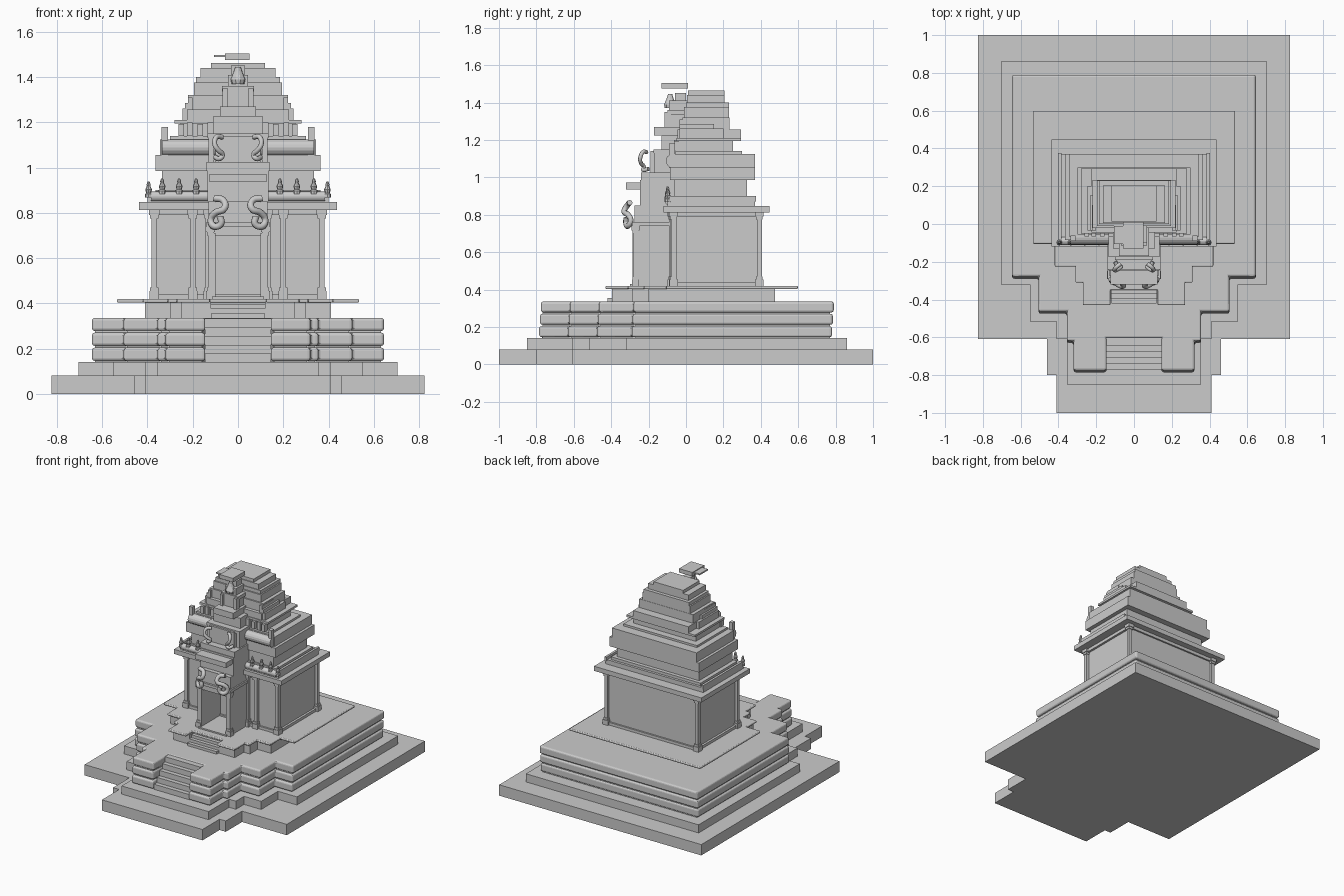
import bpy, bmesh, math

if "Cube" in bpy.data.objects:
    bpy.data.objects.remove(bpy.data.objects["Cube"])

def add_mesh(name, bm):
    bmesh.ops.recalc_face_normals(bm, faces=bm.faces)
    me = bpy.data.meshes.new(name)
    bm.to_mesh(me)
    bm.free()
    ob = bpy.data.objects.new(name, me)
    bpy.context.collection.objects.link(ob)
    return ob

def prism(name, half, z0, z1, bevel=0):
    """Extrude an outline given by its right half, mirrored in x."""
    pts = half + [(-x, y) for x, y in reversed(half)]
    bm = bmesh.new()
    f = bm.faces.new([bm.verts.new((x, y, z0)) for x, y in pts])
    r = bmesh.ops.extrude_face_region(bm, geom=[f])
    for v in r['geom']:
        if isinstance(v, bmesh.types.BMVert):
            v.co.z = z1
    ob = add_mesh(name, bm)
    if bevel:
        m = ob.modifiers.new("rounding", 'BEVEL')
        m.width, m.segments = bevel, 3
    return ob

def box(name, x0, x1, y0, y1, z0, z1):
    bm = bmesh.new()
    bmesh.ops.create_cube(bm, size=1)
    for v in bm.verts:
        v.co = ((x0 + x1) / 2 + v.co.x * (x1 - x0),
                (y0 + y1) / 2 + v.co.y * (y1 - y0),
                (z0 + z1) / 2 + v.co.z * (z1 - z0))
    return add_mesh(name, bm)

def slab(name, w, y0, y1, z0, z1):
    return box(name, -w, w, y0, y1, z0, z1)

def both(name, x0, x1, *rest):
    box(name + "_right", x0, x1, *rest)
    box(name + "_left", -x1, -x0, *rest)

def lathe(name, profile, x, y, z, n=8):
    bm = bmesh.new()
    rings = [[bm.verts.new((x + r * math.cos(2 * math.pi * i / n),
                            y + r * math.sin(2 * math.pi * i / n), z + h))
              for i in range(n)] for r, h in profile]
    for a, b in zip(rings, rings[1:]):
        for i in range(n):
            bm.faces.new((a[i], a[(i + 1) % n], b[(i + 1) % n], b[i]))
    bm.faces.new(rings[0])
    bm.faces.new(rings[-1])
    return add_mesh(name, bm)

def tube(name, pts, r):
    cu = bpy.data.curves.new(name, 'CURVE')
    cu.dimensions, cu.bevel_depth, cu.bevel_resolution = '3D', r, 2
    cu.use_fill_caps, cu.resolution_u = True, 5
    sp = cu.splines.new('BEZIER')
    sp.bezier_points.add(len(pts) - 1)
    for p, co in zip(sp.bezier_points, pts):
        p.co = co
        p.handle_left_type = p.handle_right_type = 'AUTO'
    ob = bpy.data.objects.new(name, cu)
    bpy.context.collection.objects.link(ob)

def pilaster(name, x, y, z0, z1, w=0.032):
    for sx, side in ((1, "right"), (-1, "left")):
        for part, g, a, b in (("base", .006, z0, z0 + .035), ("base_band", .002, z0 + .035, z0 + .05),
                              ("shaft", -.003, z0 + .05, z1 - .04),
                              ("neck", .002, z1 - .04, z1 - .025), ("capital", .007, z1 - .025, z1)):
            h = w / 2 + g
            box(f"{name}_{part}_{side}", sx * x - h, sx * x + h, y - h, y + h, a, b)

# ground platforms
prism("ground_platform", [(.41, -1), (.41, -.8), (.46, -.8), (.46, -.61), (.825, -.61), (.825, 1)], 0, .08)
prism("second_platform", [(.355, -.85), (.355, -.61), (.41, -.61), (.41, -.515), (.55, -.515),
                          (.55, -.32), (.705, -.32), (.705, .86)], .08, .14)

# three rounded terrace mouldings with recessed joints
def terrace(d, dy=0):
    return [(.145, -.61 + d + dy), (.145 + d, -.78 + d + dy), (.32 - d, -.78 + d + dy), (.32 - d, -.625 + d + dy),
            (.355 - d, -.625 + d + dy), (.355 - d, -.47 + d + dy), (.505 - d, -.47 + d + dy),
            (.505 - d, -.285 + d + dy), (.645 - d, -.285 + d + dy), (.645 - d, .785 - d + dy)]
prism("terrace_core", terrace(.014), .14, .325)
for i in range(3):
    prism(f"terrace_moulding_{i}", terrace(0, .005 * (i - 1)), .146 + .066 * i, .204 + .066 * i, .012)
for i in range(5):
    slab(f"terrace_stair_{i}", .146, -.77 + .032 * i, -.6, .14, .178 + .0385 * i)

# upper plinth with overhanging cap and small stair
prism("upper_plinth", [(.12, -.34), (.12, -.395), (.25, -.395), (.25, -.29), (.3, -.29),
                       (.3, -.2), (.41, -.2), (.41, .475)], .33, .405)
prism("plinth_cap", [(.125, -.35), (.125, -.43), (.27, -.43), (.27, -.31), (.31, -.31), (.31, -.225),
                     (.42, -.225), (.42, -.105), (.535, -.105), (.535, .598)], .403, .42, .006)
for i in range(4):
    slab(f"plinth_stair_{i}", .12, -.42 + .025 * i, -.33, .33, .355 + .021 * i)

# sanctuary walls
slab("sanctuary_wall", .362, -.062, .39, .42, .82)
slab("wall_foot", .378, -.075, .402, .42, .44)
slab("wall_head", .378, -.075, .402, .79, .815)
for x, y, n in ((.37, -.065, "front_corner"), (.37, .392, "back_corner"), (.2, -.07, "front_inner")):
    pilaster("pilaster_" + n, x, y, .42, .815)
slab("main_cornice", .438, -.12, .447, .813, .847)
slab("cornice_step", .4, -.1, .37, .847, .88)

# stepped tower: half width, front, back, bottom, top
tiers = [(.365, -.075, .352, .88, .9), (.335, -.065, .325, .9, .985), (.365, -.085, .37, .985, 1.055),
         (.345, -.065, .37, 1.055, 1.125), (.3, -.055, .3, 1.125, 1.14), (.255, -.04, .25, 1.14, 1.2),
         (.28, -.05, .295, 1.195, 1.21), (.225, -.045, .295, 1.205, 1.257), (.22, -.02, .232, 1.257, 1.32),
         (.195, -.01, .23, 1.32, 1.375), (.185, 0, .23, 1.375, 1.4), (.165, .005, .205, 1.4, 1.44),
         (.12, .012, .205, 1.44, 1.463)]
for i, t in enumerate(tiers):
    slab(f"tower_tier_{i}", *t)

# rounded eaves across the tower front
for z, r, w, y in ((1.088, .036, .335, -.072), (.872, .022, .385, -.09)):
    bm = bmesh.new()
    bmesh.ops.create_cone(bm, cap_ends=True, segments=16, radius1=r, radius2=r, depth=2 * w)
    for v in bm.verts:
        v.co = (v.co.z, y + v.co.x, z + v.co.y)
    add_mesh("rounded_eave", bm)

# corner posts, battlements and finials
both("tier_corner_post", .31, .337, -.09, -.06, 1.05, 1.18)
both("side_parapet", .385, .402, -.09, .375, .87, .9)
for k, x in enumerate((.11, .155, .2, .238)):
    both(f"battlement_{k}", x, x + .025, -.065, -.03, 1.14, 1.2 - .008 * (k % 2))
for k in range(3):
    both(f"upper_side_step_{k}", .2 + .012 * (2 - k), .222 + .012 * (2 - k), -.035, .2 - .05 * k, 1.2, 1.26 + .025 * k)
finial = [(.016, 0), (.016, .015), (.011, .02), (.015, .035), (.008, .05), (.009, .058), (.004, .07)]
for x in (.185, .26, .335, .395):
    for s in (1, -1):
        lathe("cornice_finial", finial, s * x, -.098, .882 if x < .39 else .868)

# entrance porch with open doorway
both("porch_wall", .1, .13, -.275, -.06, .42, .74)
slab("door_threshold", .115, -.3, -.06, .41, .43)
slab("porch_lintel", .13, -.275, -.06, .7, .85)
both("door_jamb", .1, .112, -.285, -.27, .42, .71)
pilaster("porch_pilaster", .122, -.27, .42, .74, .028)
pilaster("porch_rear_pilaster", .132, -.078, .42, .815, .028)
slab("porch_cornice", .14, -.29, -.06, .74, .76)
slab("porch_attic", .135, -.245, -.06, .85, .985)
slab("porch_attic_ledge", .125, -.32, -.24, .935, .972)
slab("porch_upper_ledge", .14, -.24, -.06, .985, 1.025)
slab("porch_second_storey", .1, -.19, -.05, 1.02, 1.14)
both("second_storey_post", .105, .13, -.17, -.05, 1.025, 1.14)
slab("second_storey_cornice", .135, -.175, -.03, 1.13, 1.15)
slab("third_storey", .11, -.13, -.02, 1.15, 1.225)
slab("third_storey_cornice", .08, -.17, -.02, 1.225, 1.27)
slab("crown_block", .06, -.1, .01, 1.27, 1.34)
both("crown_post", .045, .068, -.115, -.08, 1.26, 1.35)
slab("crown_cornice", .07, -.1, .01, 1.335, 1.36)
slab("crown_neck", .045, -.09, .005, 1.36, 1.41)
slab("crown_cap", .03, -.06, .0, 1.41, 1.45)
lathe("crown_bud", [(.03, 0), (.034, .02), (.02, .05), (.012, .075)], 0, -.085, 1.37, 10)
box("crown_plate_lower", -.058, .05, -.13, .01, 1.475, 1.504)
box("crown_plate_upper", -.105, .05, -.105, -.01, 1.488, 1.498)

# curled scroll ornaments beside the doorway and second storey
for s, side in ((1, "right"), (-1, "left")):
    tube("lower_scroll_" + side, [(s * x, y, z) for x, y, z in (
        (.105, -.3, .865), (.065, -.31, .855), (.06, -.33, .82), (.1, -.31, .8),
        (.12, -.295, .77), (.105, -.31, .74), (.075, -.32, .752), (.08, -.32, .785))], .015)
    tube("upper_scroll_" + side, [(s * x, y, z) for x, y, z in (
        (.07, -.21, 1.135), (.095, -.23, 1.135), (.102, -.245, 1.1), (.085, -.24, 1.075),
        (.068, -.225, 1.055), (.08, -.23, 1.04), (.1, -.2, 1.045))], .011)
